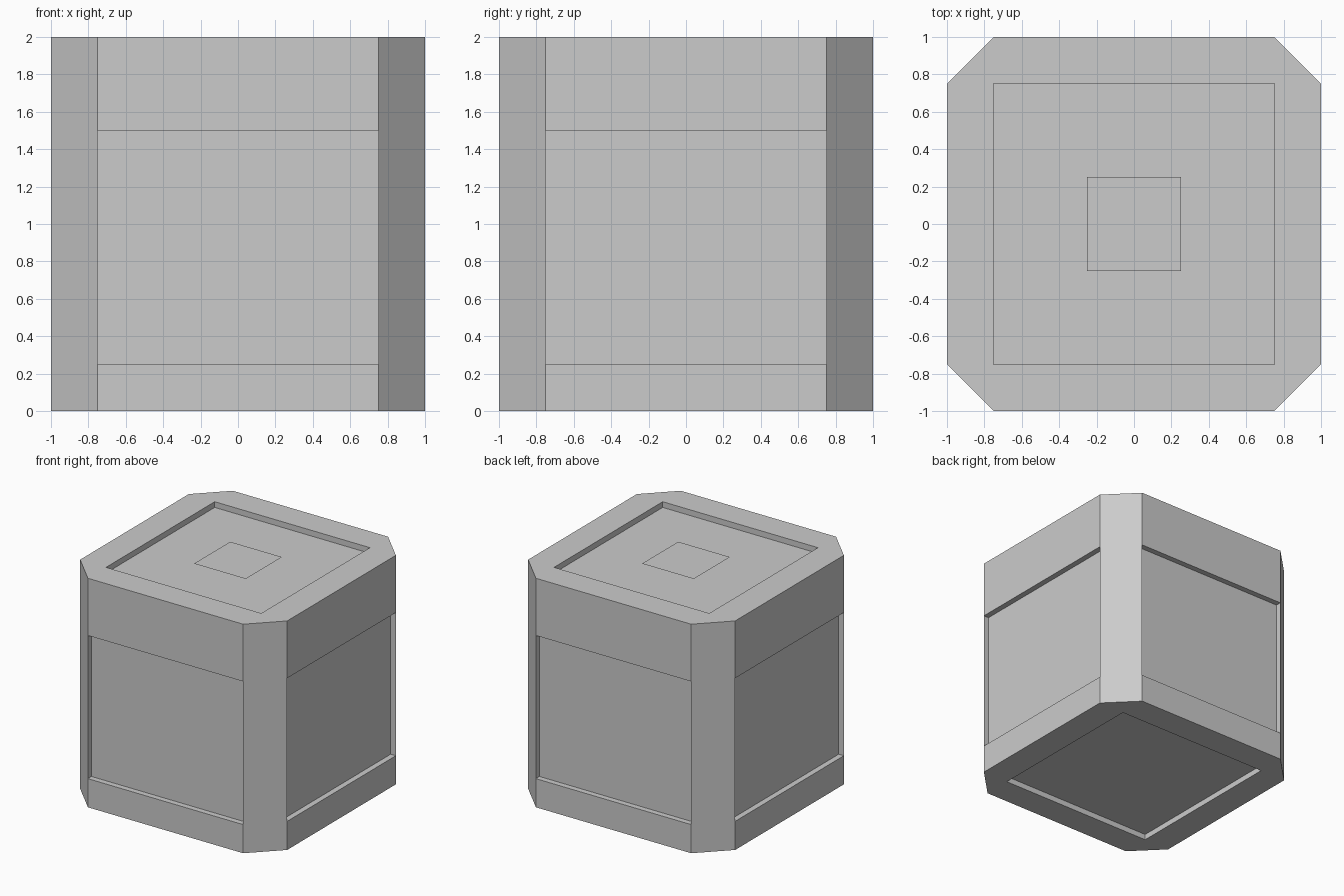
import bpy
import bmesh
from math import pi
from mathutils import Matrix, Vector

cube = bpy.data.objects.get("Cube")
if cube:
    bpy.data.objects.remove(cube, do_unlink=True)

HALF, FLAT, DEPTH, HEIGHT = 1.0, 0.75, 0.05, 2.0
PANEL_LOW, PANEL_HIGH = 0.25, 1.5

grey = bpy.data.materials.new("plain grey")
grey.use_nodes = True
colour = (0.6, 0.6, 0.6, 1)
grey.diffuse_color = colour
grey.node_tree.nodes["Principled BSDF"].inputs["Base Color"].default_value = colour


def add_face(bm, points):
    return bm.faces.new([bm.verts.new(p) for p in points])


def finish(bm, name):
    mesh = bpy.data.meshes.new(name)
    bm.to_mesh(mesh)
    bm.free()
    mesh.materials.append(grey)
    obj = bpy.data.objects.new(name, mesh)
    bpy.context.collection.objects.link(obj)
    return obj


def add_quarter(bm, turn):
    """One side with its sunken panel, one bevelled corner, and a share of both rims."""
    def put(*points):
        return add_face(bm, [turn @ Vector(p) for p in points])

    levels = (0, PANEL_LOW, PANEL_HIGH, HEIGHT)
    for low, high in zip(levels, levels[1:]):
        # Flat side band
        side = put((-FLAT, -HALF, low), (FLAT, -HALF, low),
                   (FLAT, -HALF, high), (-FLAT, -HALF, high))
        # Bevelled corner band
        put((FLAT, -HALF, low), (HALF, -FLAT, low),
            (HALF, -FLAT, high), (FLAT, -HALF, high))
        # Sunken panel
        if low == PANEL_LOW:
            inward = turn @ Vector((0, DEPTH, 0))
            rim = [v.co.copy() for v in side.verts]
            bm.faces.remove(side)
            floor = [p + inward for p in rim]
            add_face(bm, floor)
            for i in range(4):
                j = (i + 1) % 4
                add_face(bm, (rim[i], rim[j], floor[j], floor[i]))

    # Rims and recess walls at the base and the top
    for z, floor_z in ((0, DEPTH), (HEIGHT, HEIGHT - DEPTH)):
        left, right = (-FLAT, -FLAT, z), (FLAT, -FLAT, z)
        put((-FLAT, -HALF, z), (FLAT, -HALF, z), right, left)
        put((FLAT, -HALF, z), (HALF, -FLAT, z), right)
        put(left, right, (FLAT, -FLAT, floor_z), (-FLAT, -FLAT, floor_z))


def square(bm, half, z):
    add_face(bm, [(-half, -half, z), (half, -half, z), (half, half, z), (-half, half, z)])


# Crate body
body = bmesh.new()
for k in range(4):
    add_quarter(body, Matrix.Rotation(k * pi / 2, 3, 'Z'))
square(body, FLAT, DEPTH)
square(body, FLAT, HEIGHT - DEPTH)
bmesh.ops.remove_doubles(body, verts=body.verts, dist=0.0005)
loose = [v for v in body.verts if not v.link_faces]
bmesh.ops.delete(body, geom=loose, context='VERTS')
bmesh.ops.recalc_face_normals(body, faces=body.faces)
finish(body, "crate_body")

# Thin square plate hovering in the top recess
plate = bmesh.new()
square(plate, 0.25, HEIGHT - DEPTH / 2)
finish(plate, "top_plate")
